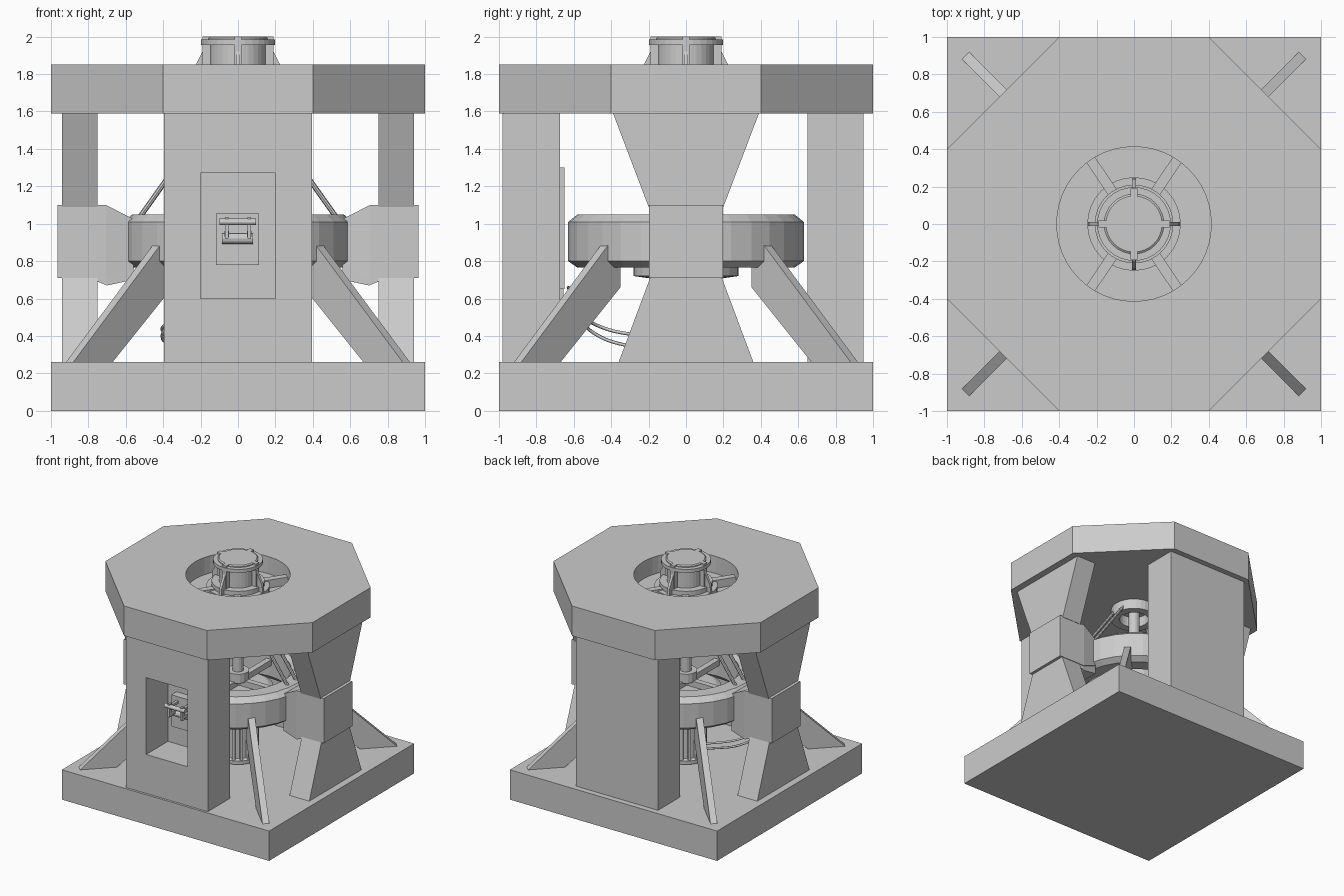
import bpy, bmesh, math
from mathutils import Vector

if "Cube" in bpy.data.objects:
    bpy.data.objects.remove(bpy.data.objects["Cube"])

grey = bpy.data.materials.new("plain grey")
grey.diffuse_color = (0.6, 0.6, 0.6, 1)
grey.use_nodes = True
grey.node_tree.nodes["Principled BSDF"].inputs["Base Color"].default_value = grey.diffuse_color


def mesh_object(name, verts, faces):
    me = bpy.data.meshes.new(name)
    me.from_pydata([tuple(v) for v in verts], [], faces)
    bm = bmesh.new()
    bm.from_mesh(me)
    bmesh.ops.recalc_face_normals(bm, faces=bm.faces)
    bm.to_mesh(me)
    bm.free()
    me.materials.append(grey)
    ob = bpy.data.objects.new(name, me)
    bpy.context.collection.objects.link(ob)
    return ob


def loft(name, loops):
    """Skin a list of equal-length closed loops and cap both ends."""
    n = len(loops[0])
    faces = [tuple(range(n)), tuple((len(loops) - 1) * n + i for i in range(n))]
    for k in range(len(loops) - 1):
        for i in range(n):
            j = (i + 1) % n
            faces.append((k * n + i, k * n + j, k * n + n + j, k * n + n + i))
    return mesh_object(name, [v for l in loops for v in l], faces)


def rect_z(x0, x1, y0, y1, z):
    return [(x0, y0, z), (x1, y0, z), (x1, y1, z), (x0, y1, z)]


def rect_x(x, y, z0, z1):
    return [(x, -y, z0), (x, y, z0), (x, y, z1), (x, -y, z1)]


def box(name, x0, x1, y0, y1, z0, z1):
    return loft(name, [rect_z(x0, x1, y0, y1, z0), rect_z(x0, x1, y0, y1, z1)])


def lathe(name, profile, seg=32, closed=False, sx=1):
    """Revolve (radius, z) points about z."""
    n = len(profile)
    verts = [(r * sx * math.cos(2 * math.pi * i / seg), r * math.sin(2 * math.pi * i / seg), z)
             for i in range(seg) for r, z in profile]
    faces = []
    for i in range(seg):
        j = (i + 1) % seg
        for k in range(n if closed else n - 1):
            m = (k + 1) % n
            faces.append((i * n + k, j * n + k, j * n + m, i * n + m))
    if not closed:
        faces += [tuple(i * n for i in range(seg)), tuple(i * n + n - 1 for i in range(seg))]
    return mesh_object(name, verts, faces)


def cylinder(name, r, z0, z1, seg=32):
    return lathe(name, [(r, z0), (r, z1)], seg)


def plate(name, angle, outline, thick):
    """Flat plate with a (radius, z) outline standing in the plane at this angle."""
    u = Vector((math.cos(angle), math.sin(angle), 0))
    w = Vector((-u.y, u.x, 0)) * thick / 2
    return loft(name, [[u * r + w * s + Vector((0, 0, z)) for r, z in outline] for s in (-1, 1)])


def rod(name, a, b, r, seg=8):
    a, b = Vector(a), Vector(b)
    ob = cylinder(name, r, 0, (b - a).length, seg)
    ob.location = a
    ob.rotation_euler = (b - a).to_track_quat('Z', 'Y').to_euler()
    return ob


def cut(ob, cutter):
    mod = ob.modifiers.new("cut", 'BOOLEAN')
    mod.operation, mod.solver, mod.object = 'DIFFERENCE', 'EXACT', cutter
    bpy.context.view_layer.objects.active = ob
    bpy.ops.object.modifier_apply(modifier=mod.name)
    bpy.data.objects.remove(cutter)


# base and octagonal top slab with a round well
box("base", -1, 1, -1, 1, 0, 0.26)
octagon = [(0.4, -1), (1, -0.4), (1, 0.4), (0.4, 1), (-0.4, 1), (-1, 0.4), (-1, -0.4), (-0.4, -1)]
slab = loft("top_slab", [[(x, y, z) for x, y in octagon] for z in (1.59, 1.85)])
cut(slab, cylinder("well_cutter", 0.413, 1.7, 2, 48))

# front and back columns, the front one with a deep niche
box("back_column", -0.395, 0.395, 0.65, 0.95, 0.26, 1.59)
column = box("front_column", -0.395, 0.395, -0.98, -0.675, 0.26, 1.59)
cut(column, box("niche_cutter", -0.2, 0.2, -1.1, -0.6, 0.6, 1.27))
box("niche_back", -0.25, 0.25, -0.68, -0.65, 0.65, 1.3)
box("niche_floor", -0.2, 0.2, -0.68, -0.655, 0.59, 0.66)

# lever switch inside the niche
box("switch_box", -0.118, 0.113, -0.75, -0.675, 0.78, 1.055)
for x in (-0.06, 0.06):
    box("lever_arm", x - 0.012, x + 0.012, -0.86, -0.75, 0.93, 0.96)
    box("lever_fork", x - 0.01, x + 0.01, -0.87, -0.84, 0.92, 1.035)
    box("lever_bracket", x - 0.012, x + 0.012, -0.86, -0.74, 1.0, 1.02)
rod("lever_handle", (-0.1, -0.86, 1.01), (0.095, -0.86, 1.01), 0.018, 12)
rod("lever_pivot", (-0.085, -0.77, 0.92), (0.08, -0.77, 0.92), 0.028, 12)

# hourglass side pillars and their links to the ring
for s in (-1, 1):
    a, b = sorted((s * 0.75, s * 0.94))
    loft("side_pillar_upper", [rect_z(a, b, -0.2, 0.2, 1.09), rect_z(a, b, -0.39, 0.39, 1.59)])
    loft("side_pillar_lower", [rect_z(a, b, -0.36, 0.36, 0.26), rect_z(a, b, -0.19, 0.19, 0.715)])
    loft("side_block", [rect_x(s * 0.966, 0.197, 0.71, 1.1), rect_x(s * 0.705, 0.197, 0.71, 1.1),
                        rect_x(s * 0.55, 0.17, 0.78, 1.02)])
    loft("side_block_lip", [rect_x(s * 0.75, 0.19, 0.69, 0.72), rect_x(s * 0.7, 0.19, 0.67, 0.74),
                            rect_x(s * 0.56, 0.17, 0.7, 0.8)])
    # paired stay rods from the ring up to the slab
    for y in (-0.06, 0.06):
        rod("stay_rod", (s * 0.55, y, 1.0), (s * 0.13, y, 1.59), 0.014)

# main ring and diagonal buttresses
lathe("main_ring", [(0.58, 0.765), (0.63, 0.8), (0.63, 1.01), (0.58, 1.05),
                    (0.46, 1.05), (0.43, 1.02), (0.43, 0.8), (0.46, 0.765)], 32, True, 0.975)
q = math.sqrt(2)
for k in range(4):
    plate("buttress", math.pi / 4 + k * math.pi / 2,
          [(0.9 * q, 0.26), (0.425 * q, 0.9), (0.37 * q, 0.9), (0.37 * q, 0.66), (0.69 * q, 0.26)], 0.055)

# ribbed core with a spider and a central shaft
lathe("core", [(0.15, 0.26), (0.17, 0.27), (0.17, 0.3), (0.14, 0.31), (0.14, 0.7), (0.28, 0.72),
               (0.28, 0.88), (0.24, 0.9)])
for k in range(16):
    plate("core_rib", k * math.pi / 8, [(0.12, 0.3), (0.165, 0.3), (0.165, 0.72), (0.12, 0.72)], 0.025)
for k in range(4):
    plate("spider_arm", k * math.pi / 2, [(0, 0.9), (0.44, 0.9), (0.44, 0.95), (0, 0.95)], 0.05)
cylinder("shaft", 0.045, 0.88, 1.62, 16)
cylinder("shaft_collar", 0.09, 0.94, 1.02, 16)

# top hub, spokes in the well and the ring beneath the slab
lathe("hub_lower_ring", [(0.12, 1.5), (0.19, 1.5), (0.19, 1.6), (0.12, 1.6)], 32, True)
cylinder("hub_flange", 0.25, 1.69, 1.76)
cylinder("hub_step", 0.21, 1.75, 1.8)
cylinder("hub_body", 0.15, 1.79, 1.97)
lathe("hub_collar", [(0.14, 1.955), (0.197, 1.955), (0.197, 1.985), (0.14, 1.985)], 32, True)
lathe("hub_cap", [(0.16, 1.97), (0.16, 1.993), (0.15, 2.0)])
for k in range(4):
    a = k * math.pi / 2
    plate("hub_clamp", a, [(0.14, 1.75), (0.19, 1.75), (0.19, 2.0), (0.14, 2.0)], 0.04)
    plate("hub_gusset", a, [(0.15, 1.75), (0.245, 1.76), (0.24, 1.82), (0.19, 1.92), (0.15, 1.92)], 0.022)
for deg in (56, 124, 236, 304):
    plate("well_spoke", math.radians(deg), [(0.2, 1.69), (0.418, 1.69), (0.418, 1.77), (0.2, 1.77)], 0.055)

# two cables from the niche back down to the core
for i, pts in enumerate((
        [(-0.15, -0.63, 0.66), (-0.3, -0.56, 0.5), (-0.4, -0.5, 0.42), (-0.35, -0.32, 0.35), (-0.13, -0.05, 0.34)],
        [(-0.1, -0.63, 0.66), (-0.27, -0.56, 0.52), (-0.4, -0.46, 0.45), (-0.36, -0.3, 0.41), (-0.13, 0.0, 0.4)])):
    cu = bpy.data.curves.new("cable", 'CURVE')
    cu.dimensions = '3D'
    cu.bevel_depth, cu.bevel_resolution = 0.009, 1
    sp = cu.splines.new('BEZIER')
    sp.bezier_points.add(len(pts) - 1)
    for bp, p in zip(sp.bezier_points, pts):
        bp.co = p
        bp.handle_left_type = bp.handle_right_type = 'AUTO'
    sp.resolution_u = 6
    cu.materials.append(grey)
    bpy.context.collection.objects.link(bpy.data.objects.new("cable_%d" % (i + 1), cu))
